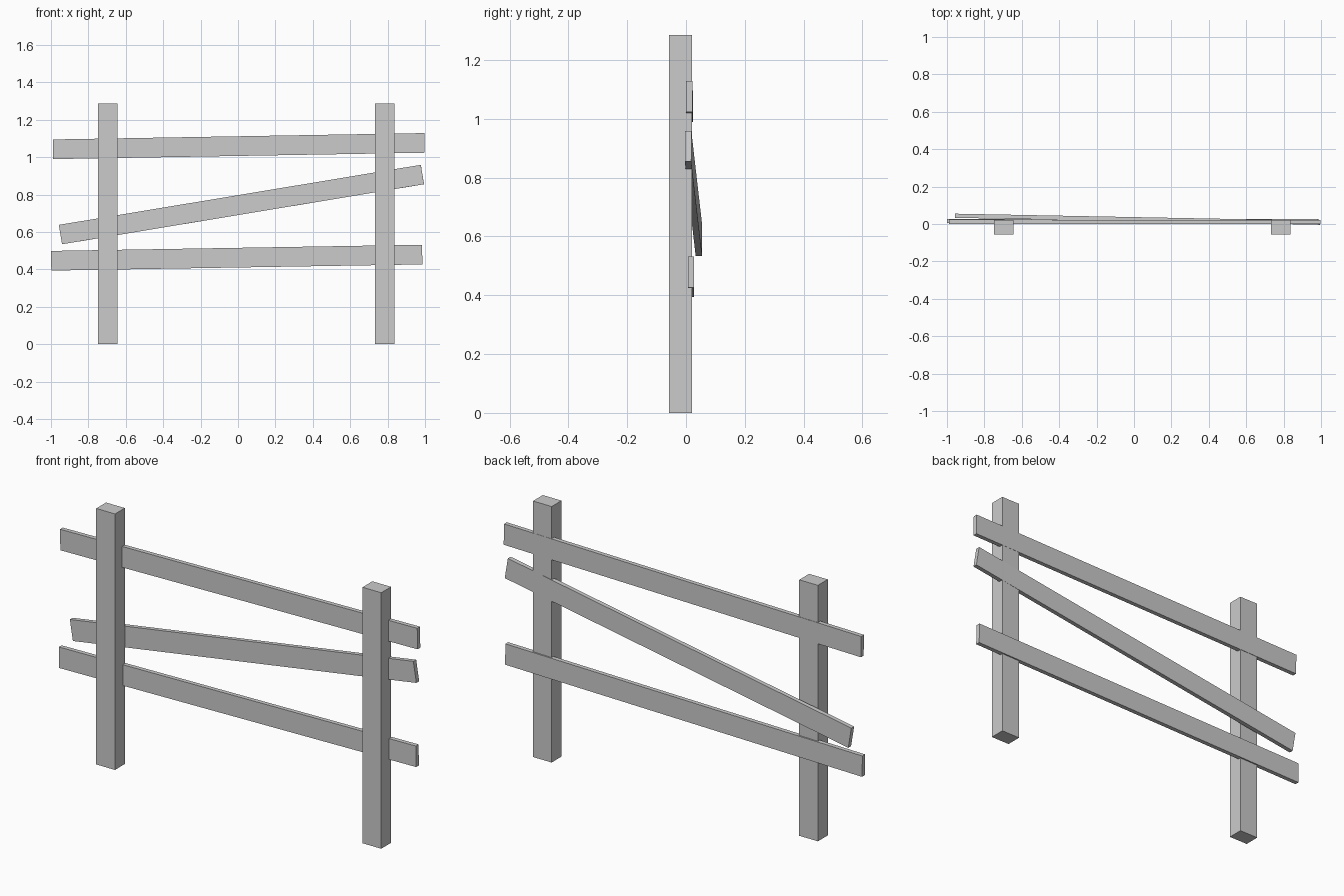
import bpy, bmesh
from mathutils import Vector, Matrix

if "Cube" in bpy.data.objects:
    bpy.data.objects.remove(bpy.data.objects["Cube"])


def box(name, a, b, width, height):
    """Box running from end centre a to end centre b."""
    a, b = Vector(a), Vector(b)
    along = (b - a).normalized()
    side = Vector((0, 0, 1)).cross(along)
    if side.length < 1e-4:
        side = Vector((0, 1, 0))
    side.normalize()
    up = along.cross(side)
    rot = Matrix((along, side, up)).transposed().to_4x4()
    mat = (Matrix.Translation((a + b) / 2) @ rot
           @ Matrix.Diagonal(((b - a).length, width, height, 1)))
    bm = bmesh.new()
    bmesh.ops.create_cube(bm, size=1, matrix=mat)
    mesh = bpy.data.meshes.new(name)
    bm.to_mesh(mesh)
    bm.free()
    obj = bpy.data.objects.new(name, mesh)
    bpy.context.collection.objects.link(obj)
    return obj


# Upright posts
for name, x in (("left_post", -0.696), ("right_post", 0.784)):
    box(name, (x, -0.018, 0), (x, -0.018, 1.286), 0.078, 0.104)

# Rails nailed to the back, the middle one slipped loose
rails = {
    "top_rail": ((-0.989, 0.012, 1.042), (0.997, 0.011, 1.076)),
    "middle_rail": ((-0.949, 0.044, 0.586), (0.986, 0.007, 0.907)),
    "bottom_rail": ((-0.999, 0.017, 0.446), (0.985, 0.017, 0.479)),
}
for name, (a, b) in rails.items():
    box(name, a, b, 0.022, 0.105)
